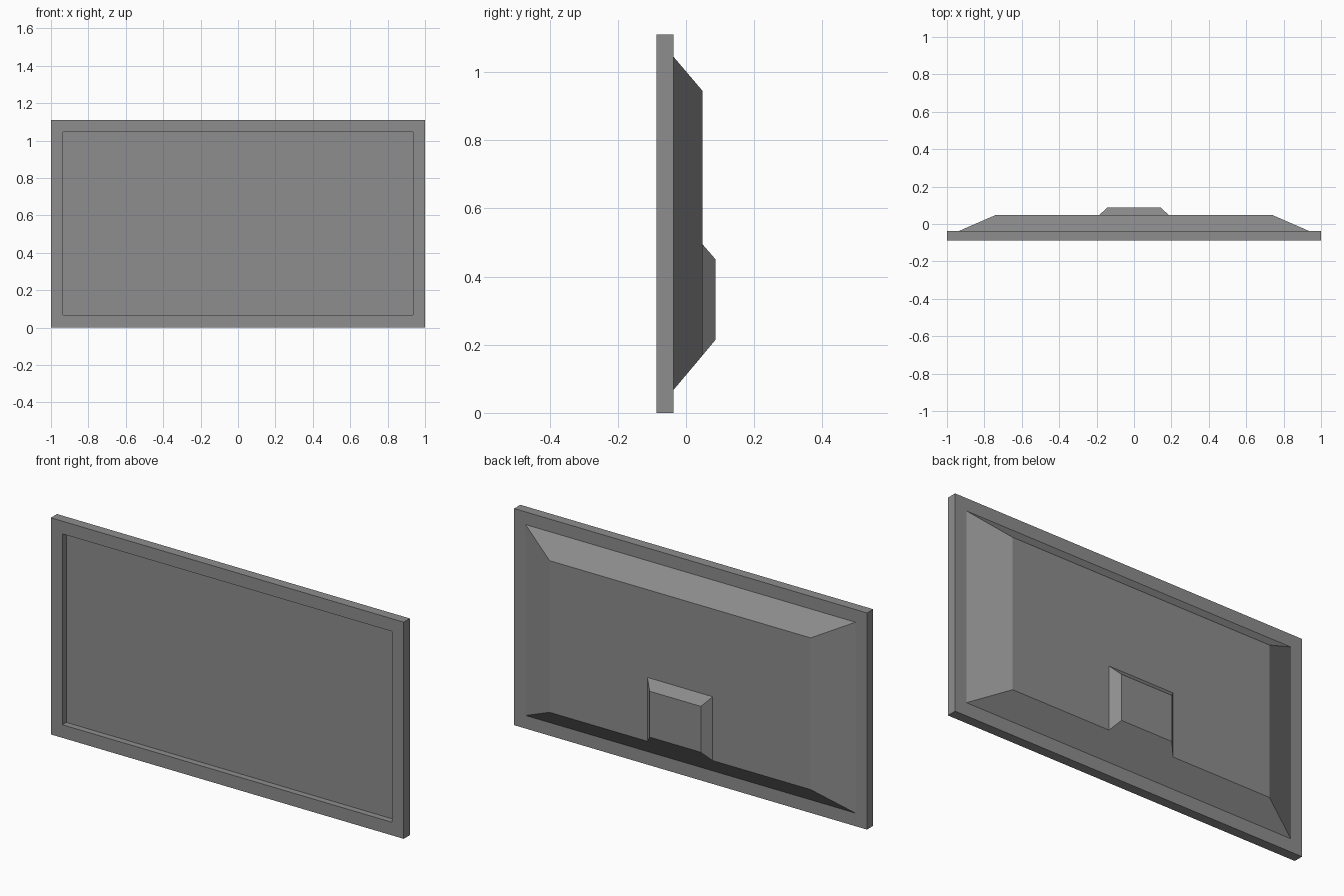
import bpy
import bmesh

cube = bpy.data.objects.get("Cube")
if cube:
    bpy.data.objects.remove(cube, do_unlink=True)

grey = bpy.data.materials.new("mid_grey")
grey.use_nodes = True
colour = (0.27, 0.27, 0.27, 1)
grey.diffuse_color = colour
grey.node_tree.nodes["Principled BSDF"].inputs["Base Color"].default_value = colour


def ring(bm, y, half_width, low, high):
    """Upright rectangle of vertices at depth y."""
    corners = ((-half_width, low), (half_width, low), (half_width, high), (-half_width, high))
    return [bm.verts.new((x, y, z)) for x, z in corners]


def loft(name, sections, cap_start=True):
    """Join rectangular sections into one flat-faced shell, capping the ends."""
    bm = bmesh.new()
    rings = [ring(bm, *s) for s in sections]
    for a, b in zip(rings, rings[1:]):
        for i in range(4):
            j = (i + 1) % 4
            bm.faces.new((a[i], a[j], b[j], b[i]))
    if cap_start:
        bm.faces.new(rings[0])
    bm.faces.new(rings[-1])
    bmesh.ops.recalc_face_normals(bm, faces=bm.faces)
    mesh = bpy.data.meshes.new(name)
    bm.to_mesh(mesh)
    bm.free()
    mesh.materials.append(grey)
    obj = bpy.data.objects.new(name, mesh)
    bpy.context.collection.objects.link(obj)
    return obj


# Bezel, tapered rear housing and recessed screen as one closed shell
loft("screen_body", [
    (-0.055, 0.935, 0.067, 1.045),   # screen, set back from the bezel
    (-0.087, 0.935, 0.067, 1.045),   # inner bezel edge
    (-0.087, 1.0, 0.0, 1.11),        # outer bezel edge
    (-0.037, 1.0, 0.0, 1.11),
    (-0.037, 0.935, 0.067, 1.045),   # housing base
    (0.048, 0.74, 0.168, 0.945),     # housing back
])

# Mounting block on the back
loft("rear_mount", [
    (0.048, 0.185, 0.168, 0.495),
    (0.087, 0.145, 0.215, 0.45),
], cap_start=False)
